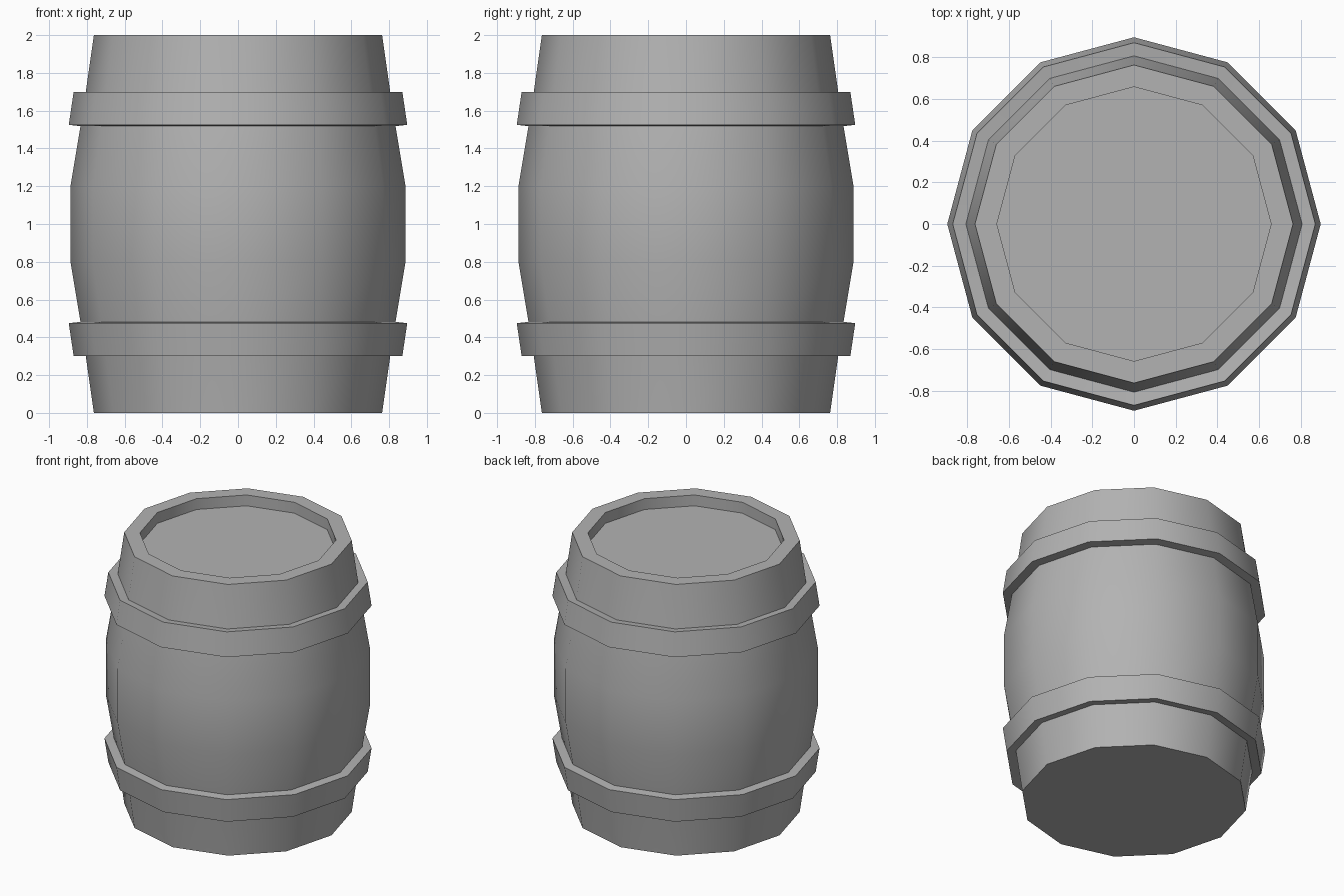
import bpy
import bmesh
import math

if "Cube" in bpy.data.objects:
    bpy.data.objects.remove(bpy.data.objects["Cube"])

SIDES = 12

# Dark grey shared by all parts
grey = bpy.data.materials.new("dark_grey")
grey.diffuse_color = (0.45, 0.45, 0.45, 1)
grey.use_nodes = True
grey.node_tree.nodes["Principled BSDF"].inputs["Base Color"].default_value = grey.diffuse_color


def lathe(name, profile, closed=False):
    """Revolve (radius, height) points into a 12-sided solid."""
    bm = bmesh.new()
    rings = []
    for r, z in profile:
        rings.append([bm.verts.new((r * math.cos(2 * math.pi * i / SIDES),
                                    r * math.sin(2 * math.pi * i / SIDES), z))
                      for i in range(SIDES)])
    pairs = list(zip(rings, rings[1:]))
    if closed:
        pairs.append((rings[-1], rings[0]))
    else:
        bm.faces.new(rings[0])
        bm.faces.new(rings[-1])
    for a, b in pairs:
        for i in range(SIDES):
            j = (i + 1) % SIDES
            bm.faces.new((a[i], a[j], b[j], b[i]))
    bmesh.ops.recalc_face_normals(bm, faces=bm.faces[:])
    mesh = bpy.data.meshes.new(name)
    bm.to_mesh(mesh)
    bm.free()
    mesh.materials.append(grey)
    obj = bpy.data.objects.new(name, mesh)
    bpy.context.collection.objects.link(obj)
    bpy.ops.object.select_all(action='DESELECT')
    obj.select_set(True)
    bpy.context.view_layer.objects.active = obj
    bpy.ops.object.shade_smooth_by_angle(angle=math.radians(40))
    return obj


# Bulging body with a recessed lid
lathe("barrel_body", [(0.763, 0), (0.82, 0.4), (0.887, 0.8), (0.887, 1.2),
                      (0.82, 1.6), (0.763, 2.0), (0.658, 2.0), (0.658, 1.92)])

# Tapered hoops, the lower one mirrored from the upper
hoop = [(0.805, 1.692), (0.87, 1.70), (0.896, 1.525), (0.832, 1.518)]
lathe("upper_hoop", hoop, closed=True)
lathe("lower_hoop", [(r, 2 - z) for r, z in hoop], closed=True)
